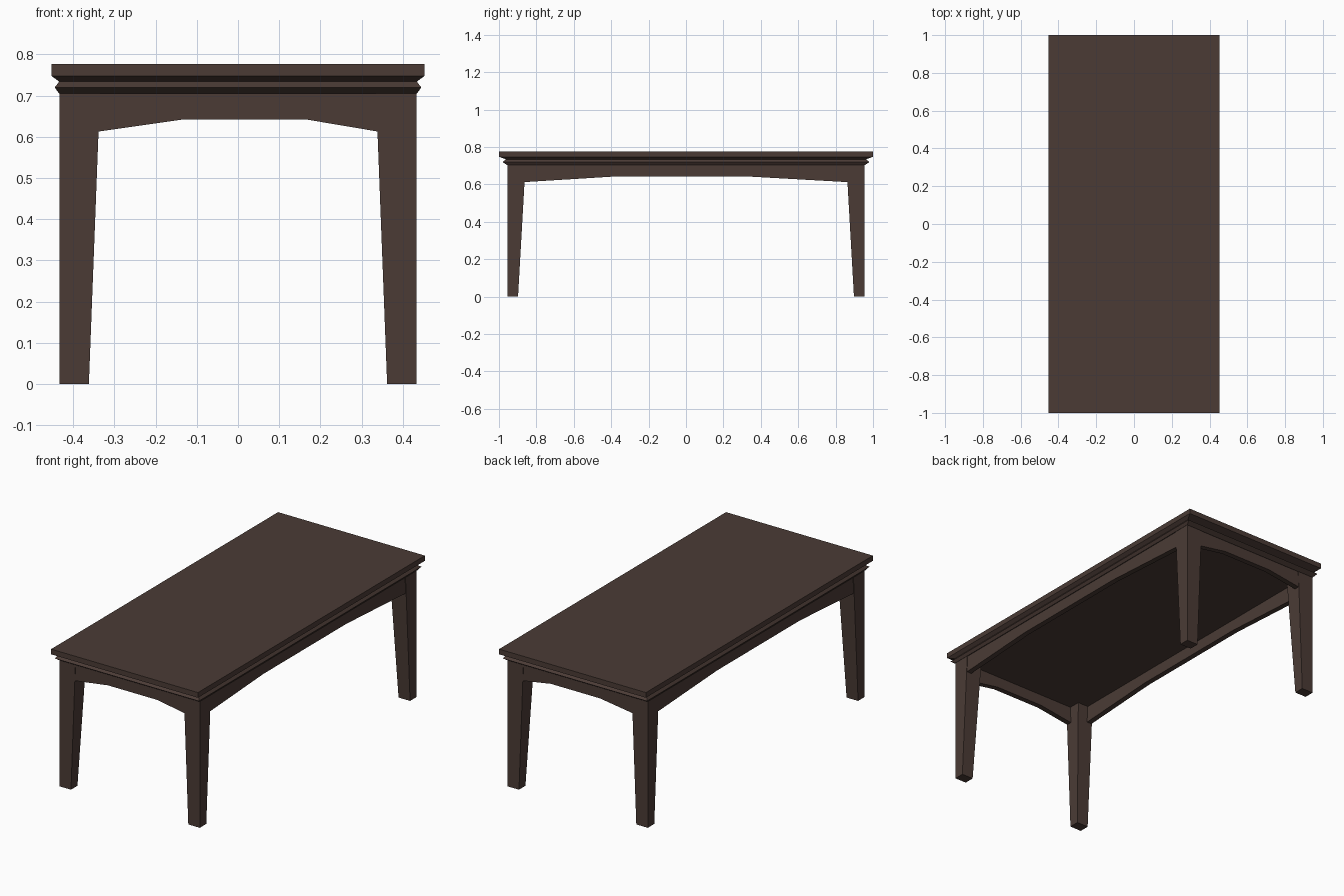
import bpy
import bmesh

cube = bpy.data.objects.get("Cube")
if cube:
    bpy.data.objects.remove(cube, do_unlink=True)

wood = bpy.data.materials.new("dark brown wood")
wood.use_nodes = True
brown = (0.07, 0.044, 0.036, 1)
wood.diffuse_color = brown
wood.node_tree.nodes["Principled BSDF"].inputs["Base Color"].default_value = brown

LEG_X, LEG_Y = 0.433, 0.955      # outer faces of the legs
UNDERSIDE = 0.705
APRON_T = 0.03


def loft(name, rings):
    """Solid made by joining equal-sized vertex rings, capped at both ends."""
    bm = bmesh.new()
    loops = [[bm.verts.new(p) for p in ring] for ring in rings]
    n = len(loops[0])
    for a, b in zip(loops, loops[1:]):
        for i in range(n):
            j = (i + 1) % n
            bm.faces.new((a[i], a[j], b[j], b[i]))
    bm.faces.new(loops[0][::-1])
    bm.faces.new(loops[-1])
    bmesh.ops.recalc_face_normals(bm, faces=bm.faces)
    mesh = bpy.data.meshes.new(name)
    bm.to_mesh(mesh)
    bm.free()
    mesh.materials.append(wood)
    obj = bpy.data.objects.new(name, mesh)
    bpy.context.collection.objects.link(obj)
    return obj


def rect(x0, x1, y0, y1, z):
    return [(x0, y0, z), (x1, y0, z), (x1, y1, z), (x0, y1, z)]


# Table top with moulded edge: half width, half length, height
edge = [(0.434, 0.958, UNDERSIDE), (0.445, 0.981, 0.72), (0.434, 0.962, 0.734),
        (0.453, 1.0, 0.748), (0.453, 1.0, 0.777)]
loft("table_top", [rect(-x, x, -y, y, z) for x, y, z in edge])

# Legs, tapered on their inner faces only
for sx, side in ((1, "left"), (-1, "right")):
    for sy, end in ((-1, "front"), (1, "back")):
        rings = [rect(sx * ix, sx * LEG_X, sy * iy, sy * LEG_Y, z)
                 for ix, iy, z in ((0.362, 0.898, 0), (0.335, 0.858, UNDERSIDE))]
        loft(f"{end}_{side}_leg", rings)


def apron(name, half, bend0, bend1, outer, along_x):
    """Board with a shallow arched lower edge, set between two legs."""
    low, high = 0.612, 0.642
    profile = [(-half, UNDERSIDE), (-half, low), (bend0, high),
               (bend1, high), (half, low), (half, UNDERSIDE)]
    inner = outer - APRON_T if outer > 0 else outer + APRON_T
    rings = [[(u, d, z) if along_x else (d, u, z) for u, z in profile]
             for d in (outer, inner)]
    loft(name, rings)


# Aprons
for s, end, side in ((-1, "front", "right"), (1, "back", "left")):
    apron(f"{end}_apron", 0.345, -0.135, 0.167, s * (LEG_Y - 0.002), True)
    apron(f"{side}_apron", 0.872, -0.39, 0.34, s * (LEG_X - 0.003), False)
